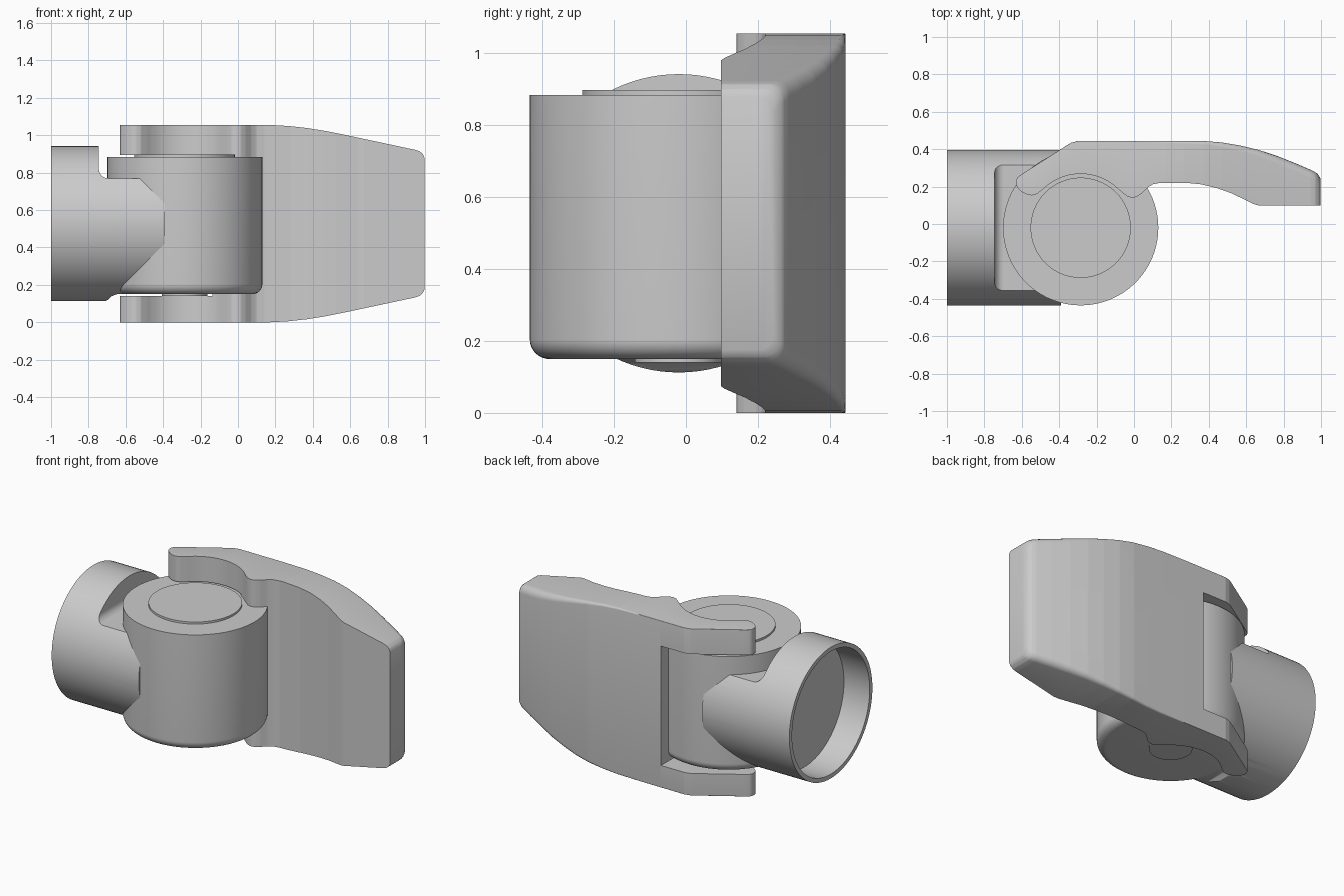
import bpy, bmesh, math
from mathutils import Matrix

if "Cube" in bpy.data.objects:
    bpy.data.objects.remove(bpy.data.objects["Cube"])

CX, CY, CZ, R = -0.285, -0.02, 0.5275, 0.415   # hub axis, tube height, shared radius


def finish(name, bm):
    bmesh.ops.remove_doubles(bm, verts=bm.verts, dist=1e-5)
    bmesh.ops.recalc_face_normals(bm, faces=bm.faces)
    me = bpy.data.meshes.new(name)
    bm.to_mesh(me)
    bm.free()
    ob = bpy.data.objects.new(name, me)
    bpy.context.collection.objects.link(ob)
    return ob


def activate(ob):
    bpy.ops.object.select_all(action='DESELECT')
    ob.select_set(True)
    bpy.context.view_layer.objects.active = ob


def smooth(ob, angle=30):
    activate(ob)
    bpy.ops.object.shade_smooth_by_angle(angle=math.radians(angle))


def loft(name, rings):
    """Skin closed rings of equal length and cap both ends."""
    bm = bmesh.new()
    vs = [[bm.verts.new(p) for p in ring] for ring in rings]
    n = len(vs[0])
    for a, b in zip(vs, vs[1:]):
        for i in range(n):
            j = (i + 1) % n
            bm.faces.new((a[i], a[j], b[j], b[i]))
    bm.faces.new(vs[0])
    bm.faces.new(vs[-1])
    return finish(name, bm)


def lathe(name, profile, place, seg=96):
    """Turn (radius, height) points; place maps (u, v, height) to a position."""
    t = [2 * math.pi * i / seg for i in range(seg)]
    return loft(name, [[place(r * math.cos(a), r * math.sin(a), h) for a in t]
                       for r, h in profile])


def boolean(ob, cutter, op):
    m = ob.modifiers.new("cut", 'BOOLEAN')
    m.operation, m.object, m.solver = op, cutter, 'EXACT'
    activate(ob)
    bpy.ops.object.modifier_apply(modifier=m.name)
    bpy.data.objects.remove(cutter)


def arc(cx, cy, r, a0, a1, n=10):
    return [(cx + r * math.cos(math.radians(a0 + (a1 - a0) * i / n)),
             cy + r * math.sin(math.radians(a0 + (a1 - a0) * i / n))) for i in range(n + 1)]


def lerp(pts, x):
    for (x0, y0), (x1, y1) in zip(pts, pts[1:]):
        if x <= x1:
            return y0 + (y1 - y0) * max(0, x - x0) / (x1 - x0)
    return pts[-1][1]


def upright(u, v, h):
    return (CX + u, CY + v, h)


def lying(u, v, h):
    return (h, CY + u, CZ + v)


# Hub drum with rounded lower rim, plus thin discs at both ends
hub = lathe("hub", arc(R - 0.055, 0.205, 0.055, -90, 0) + [(R, 0.885)], upright)
top_disc = lathe("top_disc", [(0.268, 0.87), (0.268, 0.898)], upright)
bottom_pin = lathe("bottom_pin", [(0.122, 0.14), (0.122, 0.17)], upright, 64)

# Socket tube: bored at the open end, stepped down where it meets the hub
tube = lathe("socket_tube", [(0.388, -0.82), (0.388, -1.0), (R, -1.0), (R, -0.39)], lying)
side = [(-1.1, 0.0), (-0.735, 0.0), (-0.725, 0.108), (-0.70, 0.117), (-0.675, 0.14),
        (-0.64, 0.152), (-0.38, 0.152), (-0.38, 0.4), (-0.39, 0.5)]
side += arc(-0.53, 0.63, 0.14, 0, 90) + arc(-0.695, 0.82, 0.05, 270, 180)
side += [(-0.745, 1.1), (-1.1, 1.1)]
cutter = loft("tube_cutter", [[(x, y, z) for x, z in side] for y in (-0.7, 0.7)])
boolean(tube, cutter, 'INTERSECT')

# Lever: outer and inner curves seen from above, and half height along x
outer = [(-0.63, 0.235), (-0.622, 0.25), (-0.60, 0.267), (-0.36, 0.42), (-0.335, 0.435),
         (-0.30, 0.444), (0.37, 0.444), (0.47, 0.436), (0.57, 0.419), (0.67, 0.395),
         (0.77, 0.362), (0.87, 0.322), (0.955, 0.285), (0.98, 0.27), (0.997, 0.245)]
inner = [(-0.63, 0.21), (-0.622, 0.193), (-0.60, 0.172), (-0.57, 0.156), (-0.545, 0.153),
         (-0.52, 0.16), (-0.49, 0.183)]
inner += [(CX + x, CY + y) for x, y in arc(0, 0, 0.288, 130, 50, 24)]
inner += [(-0.06, 0.166), (-0.035, 0.147), (-0.01, 0.14), (0.015, 0.145), (0.04, 0.162),
          (0.07, 0.193), (0.1, 0.212), (0.14, 0.22), (0.28, 0.22), (0.36, 0.212),
          (0.44, 0.193), (0.52, 0.165), (0.64, 0.107), (0.67, 0.098), (0.997, 0.098)]
half = [(-0.63, 0.5275), (0.17, 0.5275), (0.27, 0.522), (0.37, 0.511), (0.47, 0.495),
        (0.57, 0.475), (0.945, 0.395), (0.97, 0.387), (0.987, 0.373), (0.997, 0.352)]
fillet = [(-0.63, 0.002), (0.0, 0.004), (0.4, 0.02), (0.8, 0.045), (0.997, 0.045)]
xs = {round(-0.63 + 1.627 * i / 140, 4) for i in range(141)}
xs |= {round(p[0], 4) for c in (outer, inner, half) for p in c}
rings = []
for x in sorted(xs):
    yo, yi, h, f = (lerp(c, x) for c in (outer, inner, half, fillet))
    f = min(f, 0.4 * (yo - yi))
    sec = [(yi, -h)] + arc(yo - f, -h + f, f, -90, 0, 5) + arc(yo - f, h - f, f, 0, 90, 5)
    rings.append([(x, y, CZ + z) for y, z in sec + [(yi, h)]])
lever = loft("lever", rings)

# Fork slot that lets the lever straddle the hub
bm = bmesh.new()
bmesh.ops.create_cube(bm, size=1, matrix=Matrix.Translation((-0.536, 0.3, 0.5175))
                      @ Matrix.Diagonal((0.8, 1.0, 0.755, 1)))
boolean(lever, finish("slot_cutter", bm), 'DIFFERENCE')

for ob in (hub, top_disc, bottom_pin, tube, lever):
    smooth(ob)
